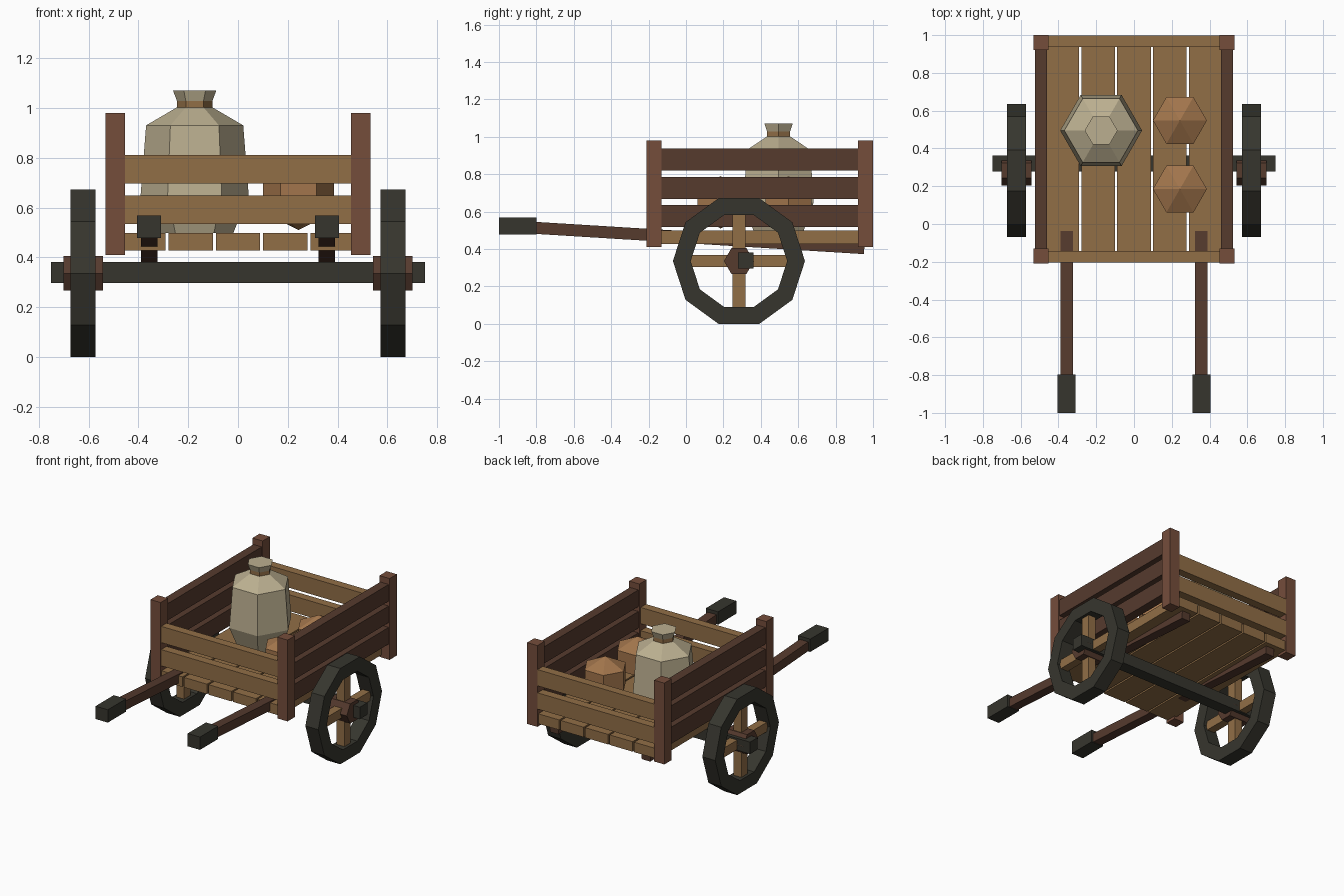
import bpy, bmesh, math
from mathutils import Matrix, Vector

if "Cube" in bpy.data.objects:
    bpy.data.objects.remove(bpy.data.objects["Cube"])


def material(name, rgb):
    m = bpy.data.materials.new(name)
    m.diffuse_color = (*rgb, 1)
    m.use_nodes = True
    m.node_tree.nodes["Principled BSDF"].inputs["Base Color"].default_value = m.diffuse_color
    return m


TAN = material("tan wood", (0.285, 0.157, 0.062))
RED = material("red brown wood", (0.178, 0.075, 0.044))
DARK = material("dark brown wood", (0.092, 0.043, 0.027))
IRON = material("dark iron", (0.037, 0.036, 0.027))
CLAY = material("pale clay", (0.50, 0.43, 0.28))
CRUST = material("orange brown", (0.36, 0.178, 0.072))


def finish(name, bm, mat):
    bmesh.ops.remove_doubles(bm, verts=bm.verts, dist=1e-5)
    bmesh.ops.recalc_face_normals(bm, faces=bm.faces)
    me = bpy.data.meshes.new(name)
    bm.to_mesh(me)
    bm.free()
    me.materials.append(mat)
    ob = bpy.data.objects.new(name, me)
    bpy.context.collection.objects.link(ob)
    return ob


def box(name, mat, x, y, z, tilt=0.0):
    """Box from (min, max) ranges, optionally tilted about x through its centre."""
    bm = bmesh.new()
    size = [abs(r[1] - r[0]) for r in (x, y, z)]
    mid = Vector([(r[0] + r[1]) / 2 for r in (x, y, z)])
    bmesh.ops.create_cube(bm, size=1, matrix=Matrix.Translation(mid)
                          @ Matrix.Rotation(tilt, 4, 'X') @ Matrix.Diagonal((*size, 1)))
    return finish(name, bm, mat)


def lathe(name, mat, profile, sides, centre, axis='Z', ring=False):
    """Turn (radius, height) points around an axis; ring closes the profile on itself."""
    bm = bmesh.new()
    c = Vector(centre)
    rows = []
    for r, h in profile:
        row = []
        for i in range(sides):
            a = 2 * math.pi * i / sides
            u, v = r * math.cos(a), r * math.sin(a)
            row.append(bm.verts.new(c + Vector((u, v, h) if axis == 'Z' else (h, u, v))))
        rows.append(row)
    n = len(rows)
    for k in range(n if ring else n - 1):
        a, b = rows[k], rows[(k + 1) % n]
        for i in range(sides):
            j = (i + 1) % sides
            bm.faces.new((a[i], a[j], b[j], b[i]))
    if not ring:
        for k in (0, -1):
            if profile[k][0] > 0:
                bm.faces.new(rows[k])
    return finish(name, bm, mat)


# floor planks
for i in range(5):
    x = (i - 2) * 0.19
    box("floor_plank", TAN, (x - 0.089, x + 0.089), (-0.2, 0.99), (0.428, 0.498))

# corner posts
for s in (-1, 1):
    for y in (-0.21, 0.92):
        box("corner_post", RED, (s * 0.453, s * 0.532), (y, y + 0.08), (0.41, 0.98))

# end rails, front and back
for y in (-0.204, 0.938):
    for z in (0.534, 0.697):
        box("end_rail", TAN, (-0.455, 0.455), (y, y + 0.06), (z, z + 0.114))

# side rails
for s in (-1, 1):
    for z in (0.519, 0.669, 0.82):
        box("side_rail", DARK, (s * 0.46, s * 0.525), (-0.14, 0.93), (z, z + 0.117))

# sloping shafts with grips
for s in (-1, 1):
    box("shaft", DARK, (s * 0.323, s * 0.39), (-0.9, 0.955), (0.430, 0.494), -0.0615)
    box("grip", IRON, (s * 0.31, s * 0.405), (-1.0, -0.798), (0.478, 0.568))

# axle
box("axle", IRON, (-0.75, 0.75), (0.278, 0.362), (0.297, 0.381))

# wheels: ten-sided rim, crossed spokes, six-sided hub
WY, WZ = 0.283, 0.336
for s in (-1, 1):
    wx = s * 0.622
    lathe("wheel_rim", IRON, [(0.353, -0.05), (0.353, 0.05), (0.258, 0.05), (0.258, -0.05)],
          10, (wx, WY, WZ), 'X', ring=True)
    box("upright_spoke", TAN, (wx - 0.03, wx + 0.03), (WY - 0.035, WY + 0.035),
        (WZ - 0.27, WZ + 0.27))
    box("level_spoke", TAN, (wx - 0.029, wx + 0.029), (WY - 0.27, WY + 0.27),
        (WZ - 0.033, WZ + 0.033))
    lathe("wheel_hub", DARK, [(0.08, -0.079), (0.08, 0.079)], 6, (wx, WY, WZ), 'X')

# clay jar with banded neck and flared lid
JX, JY = -0.174, 0.495
lathe("jar_body", CLAY, [(0.155, 0.498), (0.217, 0.65), (0.195, 0.93), (0.072, 1.002)],
      6, (JX, JY, 0))
lathe("jar_neck_band", TAN, [(0.071, 0.995), (0.071, 1.03)], 6, (JX, JY, 0))
lathe("jar_lid", CLAY, [(0.071, 1.028), (0.087, 1.07)], 6, (JX, JY, 0))

# two round goods with pointed tops
for y in (0.185, 0.548):
    lathe("round_goods", CRUST, [(0, 0.51), (0.143, 0.58), (0.143, 0.72), (0, 0.79)],
          6, (0.243, y, 0))
